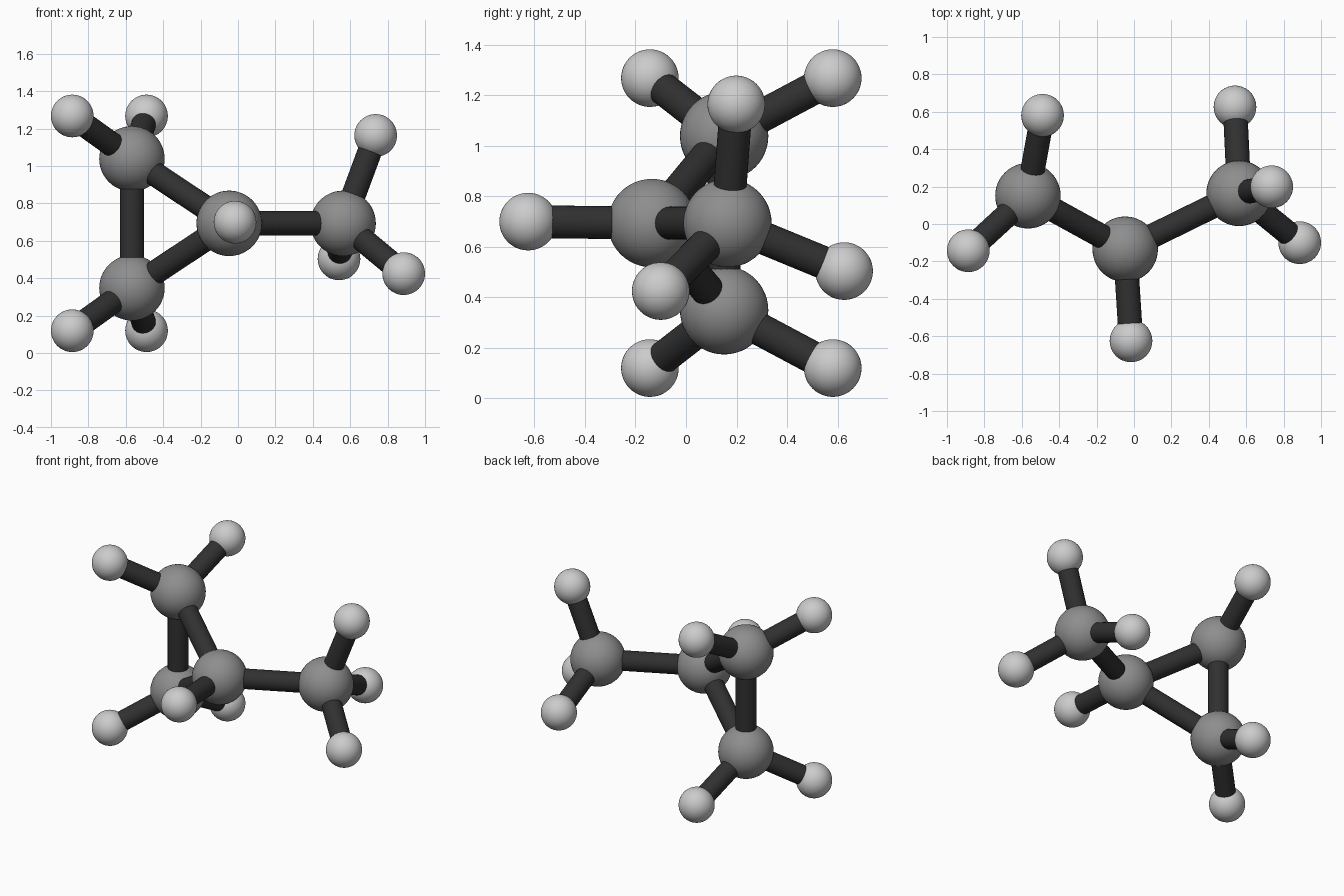
import bpy
from mathutils import Vector
from math import radians

if "Cube" in bpy.data.objects:
    bpy.data.objects.remove(bpy.data.objects["Cube"])

MID = 0.693  # height of the mirror plane through the ring


def material(name, v):
    m = bpy.data.materials.new(name)
    m.diffuse_color = (v, v, v, 1)
    m.use_nodes = True
    m.node_tree.nodes["Principled BSDF"].inputs["Base Color"].default_value = m.diffuse_color
    return m


CARBON = material("carbon_grey", 0.27)
HYDROGEN = material("hydrogen_grey", 0.60)
BOND = material("bond_dark", 0.03)


def finish(name, mat):
    ob = bpy.context.object
    ob.name = name
    ob.data.materials.append(mat)
    bpy.ops.object.shade_smooth_by_angle(angle=radians(40))


def atom(name, pos, r, mat):
    bpy.ops.mesh.primitive_uv_sphere_add(segments=48, ring_count=24, radius=r, location=pos)
    finish(name, mat)


def bond(name, a, b):
    a, b = Vector(a), Vector(b)
    d = b - a
    bpy.ops.mesh.primitive_cylinder_add(vertices=32, radius=0.065, depth=d.length,
                                        location=(a + b) / 2,
                                        rotation=d.to_track_quat('Z', 'Y').to_euler())
    finish(name, BOND)


def flip(p):
    return (p[0], p[1], 2 * MID - p[2])


# Carbon positions: three in the ring, one in the side group
upper = (-0.567, 0.151, 1.038)
carbons = {
    "ring_front": (-0.047, -0.135, MID),
    "ring_upper": upper,
    "ring_lower": flip(upper),
    "side": (0.562, 0.164, MID),
}

# Hydrogens attached to each carbon
upper_h = [(-0.886, -0.143, 1.267), (-0.489, 0.581, 1.267)]
hydrogens = {
    "ring_front": [(-0.016, -0.625, 0.699)],
    "ring_upper": upper_h,
    "ring_lower": [flip(p) for p in upper_h],
    "side": [(0.736, 0.199, 1.163), (0.886, -0.100, 0.424), (0.540, 0.626, 0.503)],
}

# Atoms and carbon-hydrogen bonds
for key, c in carbons.items():
    atom(key + "_carbon", c, 0.175, CARBON)
    for i, h in enumerate(hydrogens[key], 1):
        atom(f"{key}_hydrogen_{i}", h, 0.114, HYDROGEN)
        bond(f"{key}_hydrogen_bond_{i}", c, h)

# Carbon-carbon bonds
for a, b in [("ring_front", "ring_upper"), ("ring_front", "ring_lower"),
             ("ring_upper", "ring_lower"), ("ring_front", "side")]:
    bond(f"{a}_to_{b}_bond", carbons[a], carbons[b])
